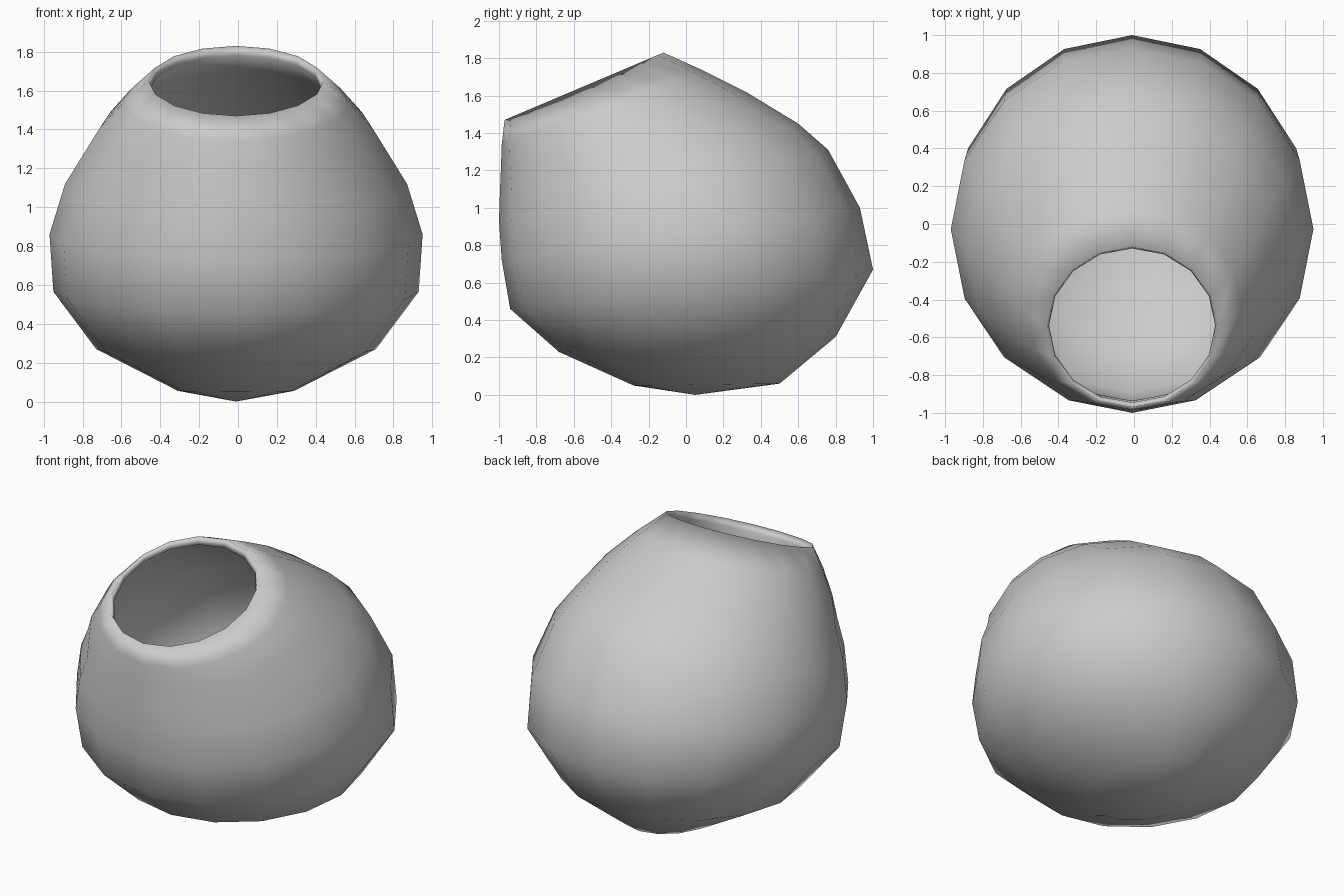
import bpy, bmesh, math

if "Cube" in bpy.data.objects:
    bpy.data.objects.remove(bpy.data.objects["Cube"])

SIDES = 16
SHIFT_X = -0.01      # the pot leans very slightly to the left
# tilted rings: front y, front z, back y, back z, half width
RINGS = [
    (-0.97, 1.47, -0.12, 1.83, 0.45),
    (-0.985, 1.34, 0.09, 1.735, 0.58),
    (-0.99, 1.20, 0.32, 1.62, 0.70),
    (-0.995, 1.08, 0.60, 1.45, 0.79),
    (-1.00, 0.93, 0.76, 1.31, 0.88),
    (-0.985, 0.72, 0.93, 1.00, 0.96),
    (-0.94, 0.46, 1.00, 0.67, 0.94),
    (-0.68, 0.23, 0.80, 0.31, 0.72),
    (-0.28, 0.05, 0.50, 0.06, 0.30),
]
# inside of the lip, just below the sharp mouth edge
LIP = (-0.945, 1.43, -0.13, 1.78, 0.44)
BASE = (0, 0.05, 0)
CENTRE_Z = 0.85
WALL = 0.95          # size of the inner wall relative to the outer one

bm = bmesh.new()


def shrink(p, s):
    return (p[0] * s + SHIFT_X, p[1] * s, CENTRE_Z + (p[2] - CENTRE_Z) * s)


def ring(fy, fz, by, bz, w, s=1.0):
    verts = []
    for i in range(SIDES):
        a = 2 * math.pi * i / SIDES
        k = (1 - math.cos(a)) / 2
        p = (w * math.sin(a), fy + (by - fy) * k, fz + (bz - fz) * k)
        verts.append(bm.verts.new(shrink(p, s)))
    return verts


def bridge(a, b):
    for i in range(SIDES):
        j = (i + 1) % SIDES
        bm.faces.new((a[i], a[j], b[j], b[i]))


def wall(rings, s):
    for a, b in zip(rings, rings[1:]):
        bridge(a, b)
    pole = bm.verts.new(shrink(BASE, s))
    for i in range(SIDES):
        bm.faces.new((rings[-1][i], rings[-1][(i + 1) % SIDES], pole))


# outer skin, then inner skin sharing the same thin mouth edge
outer = [ring(*r) for r in RINGS]
inner = [outer[0], ring(*LIP)] + [ring(*r, s=WALL) for r in RINGS[1:]]
wall(outer, 1.0)
wall(inner, WALL)
bmesh.ops.recalc_face_normals(bm, faces=bm.faces)
for f in bm.faces:
    f.smooth = True

mesh = bpy.data.meshes.new("tilted_pot")
bm.to_mesh(mesh)
bm.free()
pot = bpy.data.objects.new("tilted_pot", mesh)
bpy.context.collection.objects.link(pot)
